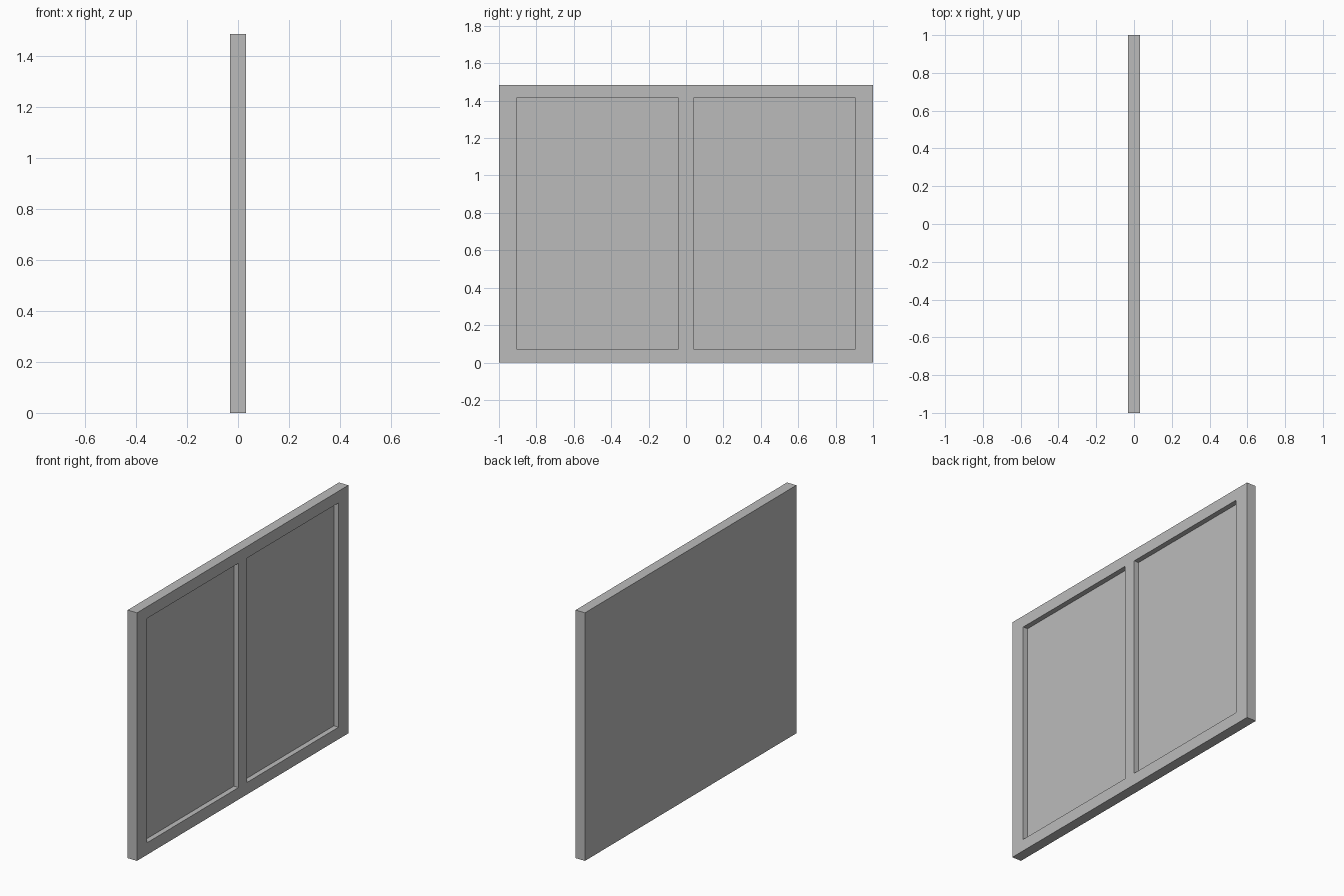
import bpy, bmesh, math
from mathutils import Vector

if "Cube" in bpy.data.objects:
    bpy.data.objects.remove(bpy.data.objects["Cube"])

HALF_T = 0.031                # half the panel thickness
FLOOR_X = 0.0                 # depth position of the recessed panes
YS = [-1.0, -0.907, -0.039, 0.039, 0.907, 1.0]
ZS = [0.0, 0.072, 1.415, 1.485]

grey = bpy.data.materials.new("mid grey")
grey.diffuse_color = (0.5, 0.5, 0.5, 1.0)
grey.use_nodes = True
grey.node_tree.nodes["Principled BSDF"].inputs["Base Color"].default_value = grey.diffuse_color

bm = bmesh.new()

# front face, divided into rails, stiles and pane openings (normals to +x)
verts = [[bm.verts.new((HALF_T, y, z)) for z in ZS] for y in YS]
panes = []
for i in range(len(YS) - 1):
    for j in range(len(ZS) - 1):
        f = bm.faces.new((verts[i][j], verts[i + 1][j],
                          verts[i + 1][j + 1], verts[i][j + 1]))
        if i in (1, 3) and j == 1:
            panes.append(f)

# outer sides and flat back
rim = [e for e in bm.edges if e.is_boundary]
sides = bmesh.ops.extrude_edge_only(bm, edges=rim)["geom"]
back = [g for g in sides if isinstance(g, bmesh.types.BMVert)]
bmesh.ops.translate(bm, verts=back, vec=(-2 * HALF_T, 0, 0))
back_edges = [e for e in bm.edges if e.is_boundary]
bmesh.ops.contextual_create(bm, geom=back_edges)

# sink the two panes
for pane in panes:
    geom = bmesh.ops.extrude_face_region(bm, geom=[pane])["geom"]
    moved = [g for g in geom if isinstance(g, bmesh.types.BMVert)]
    bmesh.ops.translate(bm, verts=moved, vec=Vector((FLOOR_X - HALF_T, 0, 0)))
    if pane.is_valid:
        bmesh.ops.delete(bm, geom=[pane], context='FACES_ONLY')

bmesh.ops.recalc_face_normals(bm, faces=bm.faces[:])

mesh = bpy.data.meshes.new("window_panel")
bm.to_mesh(mesh)
bm.free()
mesh.materials.append(grey)
panel = bpy.data.objects.new("window_panel", mesh)
bpy.context.collection.objects.link(panel)
